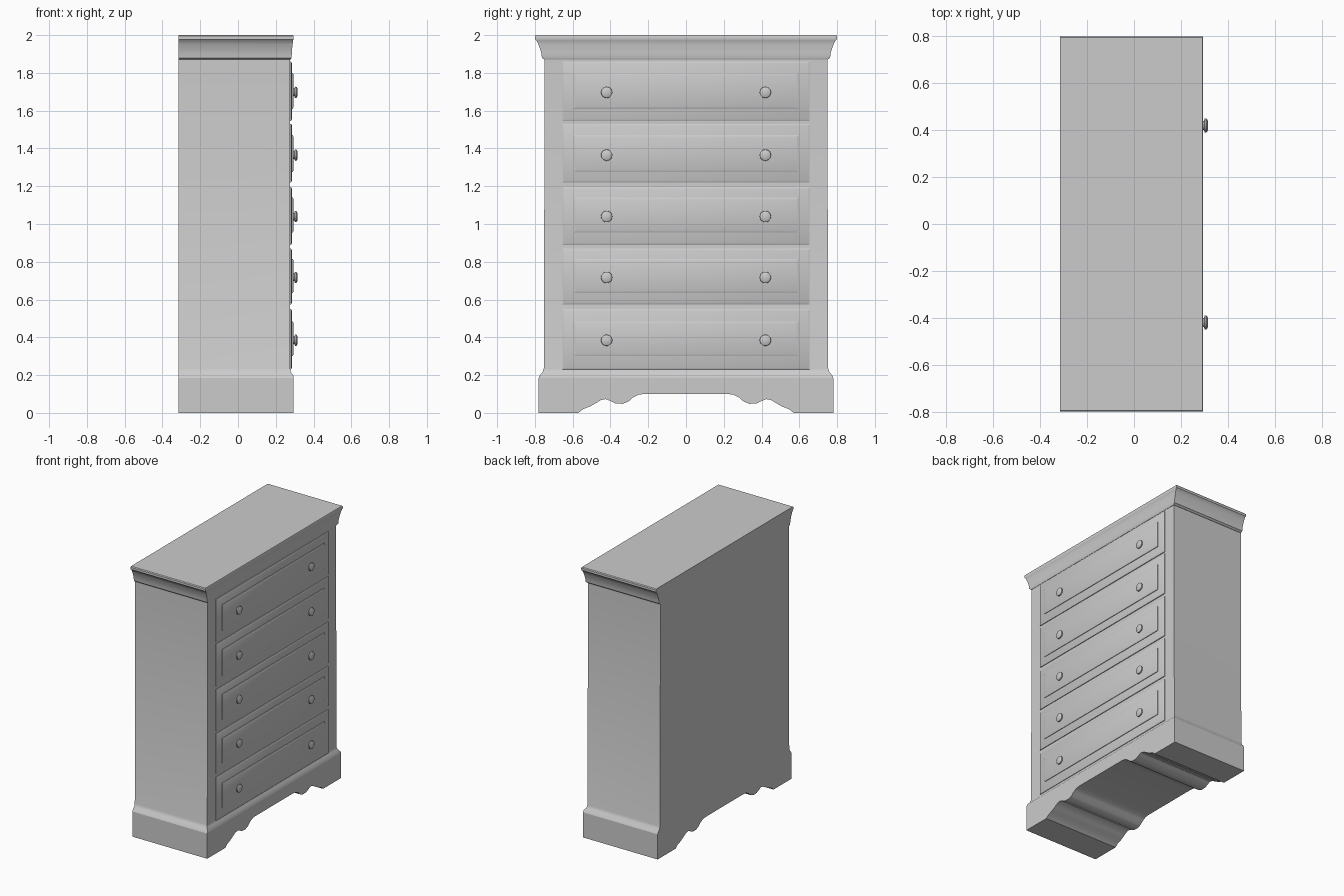
import bpy, bmesh, math
from mathutils import Matrix

if "Cube" in bpy.data.objects:
    bpy.data.objects.remove(bpy.data.objects["Cube"])

BACK = -0.315

grey = bpy.data.materials.new("plain_grey")
grey.use_nodes = True
colour = (0.6, 0.6, 0.6, 1)
grey.diffuse_color = colour
grey.node_tree.nodes["Principled BSDF"].inputs["Base Color"].default_value = colour


def finish(name, bm, angle=30):
    bmesh.ops.recalc_face_normals(bm, faces=bm.faces)
    mesh = bpy.data.meshes.new(name)
    bm.to_mesh(mesh)
    bm.free()
    mesh.materials.append(grey)
    ob = bpy.data.objects.new(name, mesh)
    bpy.context.collection.objects.link(ob)
    bpy.ops.object.select_all(action="DESELECT")
    ob.select_set(True)
    bpy.context.view_layer.objects.active = ob
    bpy.ops.object.shade_smooth_by_angle(angle=math.radians(angle))
    return ob


def loft(name, rings):
    """Skin a stack of point loops and cap both ends."""
    bm = bmesh.new()
    loops = [[bm.verts.new(p) for p in ring] for ring in rings]
    for a, b in zip(loops, loops[1:]):
        for i in range(len(a)):
            j = (i + 1) % len(a)
            bm.faces.new((a[i], a[j], b[j], b[i]))
    bm.faces.new(loops[0])
    bm.faces.new(loops[-1])
    return finish(name, bm)


def plan(z, half, front):
    """Rectangle in plan with a flush back."""
    return [(BACK, -half, z), (front, -half, z), (front, half, z), (BACK, half, z)]


def panel(x, y, z0, z1):
    """Rectangle in a plane facing the front of the drawers."""
    return [(x, -y, z0), (x, y, z0), (x, y, z1), (x, -y, z1)]


# Carcass, flaring into the plinth at the bottom
loft("carcass", [plan(*r) for r in (
    (0.185, 0.78, 0.295), (0.2, 0.773, 0.292), (0.215, 0.76, 0.28),
    (0.235, 0.753, 0.276), (1.88, 0.748, 0.276))])

# Crown moulding and top
loft("crown", [plan(*r) for r in (
    (1.87, 0.75, 0.278), (1.88, 0.763, 0.284), (1.905, 0.766, 0.285),
    (1.925, 0.772, 0.286), (1.95, 0.781, 0.289), (1.972, 0.792, 0.292),
    (1.978, 0.8, 0.295), (1.994, 0.8, 0.295), (2.0, 0.795, 0.292))])

# Plinth with a scalloped lower edge running the full depth
wave = [(0.78, 0), (0.57, 0), (0.545, 0.02), (0.51, 0.033), (0.48, 0.05),
        (0.45, 0.068), (0.425, 0.073), (0.405, 0.065), (0.375, 0.05),
        (0.335, 0.048), (0.305, 0.06), (0.28, 0.082), (0.25, 0.097), (0.22, 0.1)]
edge = [(-y, z) for y, z in wave] + wave[::-1] + [(0.78, 0.185), (-0.78, 0.185)]
loft("plinth", [[(x, y, z) for y, z in edge] for x in (BACK, 0.295)])

# Drawers: outer z range, raised panel z range
drawers = [(0.23, 0.55, 0.30, 0.485), (0.575, 0.87, 0.635, 0.815),
           (0.89, 1.195, 0.955, 1.14), (1.22, 1.53, 1.275, 1.47),
           (1.545, 1.86, 1.61, 1.80)]
for n, (z0, z1, p0, p1) in enumerate(drawers, 1):
    loft(f"drawer_front_{n}", [
        panel(0.26, 0.655, z0, z1), panel(0.281, 0.655, z0, z1),
        panel(0.286, 0.645, z0 + 0.01, z1 - 0.01)])
    loft(f"drawer_panel_{n}", [
        panel(0.27, 0.595, p0, p1), panel(0.29, 0.595, p0, p1),
        panel(0.295, 0.583, p0 + 0.012, p1 - 0.012)])
    # Pair of round knobs
    zc = (p0 + p1) / 2 - 0.008
    for side, y in (("left", 0.42), ("right", -0.42)):
        profile = [(0.28, 0.02), (0.298, 0.02), (0.302, 0.03), (0.31, 0.029), (0.315, 0.02)]
        loft(f"knob_{n}_{side}", [
            [(x, y + r * math.cos(a), zc + r * math.sin(a))
             for a in (math.tau * k / 20 for k in range(20))] for x, r in profile])
